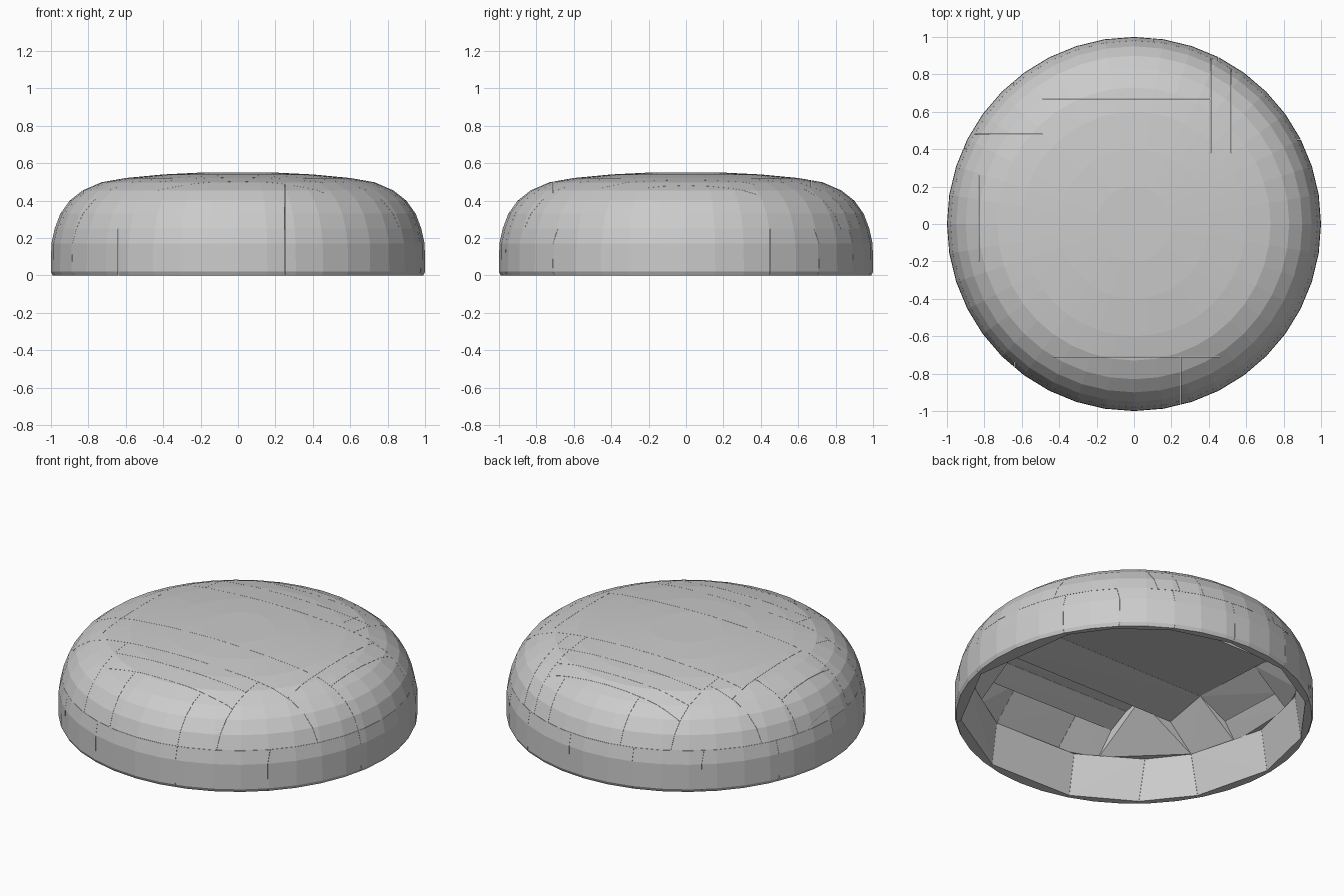
import bpy, bmesh, math
from mathutils import Vector

if "Cube" in bpy.data.objects:
    bpy.data.objects.remove(bpy.data.objects["Cube"])

SEG = 40
Z_SPLIT = 0.248
GAP = 0.0005

# Thin domed shell: outer profile up to the crown, inner profile back down
OUTER = [(0.99, 0.0), (1.0, 0.02), (0.998, 0.17), (0.98, 0.25), (0.95, 0.33),
         (0.9, 0.40), (0.83, 0.455), (0.73, 0.498), (0.6, 0.521), (0.4, 0.54), (0.2, 0.55)]
INNER = [(0.2, 0.50), (0.4, 0.49), (0.6, 0.468), (0.71, 0.443), (0.79, 0.405),
         (0.855, 0.355), (0.9, 0.30), (0.93, 0.24), (0.955, 0.17), (0.966, 0.0)]


def make_shell():
    bm = bmesh.new()
    rings = []
    for r, z in OUTER + INNER:
        rings.append([bm.verts.new((r * math.cos(a), r * math.sin(a), z))
                      for a in (2 * math.pi * i / SEG for i in range(SEG))])
    n_out = len(OUTER)
    for k in range(len(rings)):
        if k == n_out - 1:
            continue
        a, b = rings[k], rings[(k + 1) % len(rings)]
        for i in range(SEG):
            j = (i + 1) % SEG
            bm.faces.new((a[i], a[j], b[j], b[i]))
    bm.faces.new(rings[n_out - 1])
    bm.faces.new(rings[n_out][::-1])
    return bm


# A panel is the convex block around the part of the shell inside a box
def panel(name, shell, x0, x1, y0, y1, z0, z1):
    bm = shell.copy()
    lo, hi = (x0, y0, z0), (x1, y1, z1)
    for axis in range(3):
        for limit, sign in ((lo[axis] + GAP, -1), (hi[axis] - GAP, 1)):
            co, no = Vector(), Vector()
            co[axis], no[axis] = limit, sign
            bmesh.ops.bisect_plane(bm, geom=bm.verts[:] + bm.edges[:] + bm.faces[:],
                                   plane_co=co, plane_no=no, clear_outer=True)
    points = [v.co.copy() for v in bm.verts]
    bm.free()
    if len(points) < 4:
        return
    hull = bmesh.new()
    for p in points:
        hull.verts.new(p)
    bmesh.ops.remove_doubles(hull, verts=hull.verts[:], dist=0.0005)
    bmesh.ops.convex_hull(hull, input=hull.verts[:])
    loose = [v for v in hull.verts if not v.link_faces]
    bmesh.ops.delete(hull, geom=loose, context='VERTS')
    bmesh.ops.recalc_face_normals(hull, faces=hull.faces[:])
    mesh = bpy.data.meshes.new(name)
    hull.to_mesh(mesh)
    hull.free()
    bpy.context.collection.objects.link(bpy.data.objects.new(name, mesh))


# Boxes between successive cuts along x or y
def row(xs, y0, y1):
    return [(a, b, y0, y1) for a, b in zip(xs, xs[1:])]


def column(x0, x1, ys):
    return [(x0, x1, a, b) for a, b in zip(ys, ys[1:])]


E = 1.1
shell = make_shell()

# Upright wall panels
walls = (row([-.64, -.3, .25, .7], -E, -.4)
         + column(.7, E, [-E, -.2, .45, E])
         + row([-.64, -.3, .1, .45, .7], .4, E)
         + column(-E, -.64, [-E, -.46, 0, .4, E]))

# Roof panels: front, back, left, right, then the crown
roof_front = ([(-E, -.43, -E, -.46)]
              + row([-.43, -.2, .25, .46], -E, -.71)
              + column(-.43, .46, [-.71, -.58, -.46])
              + [(.46, E, -E, -.46)])
roof_back = ([(-E, -.49, .48, E)]
             + row([-.49, -.22, .28, .41], .76, E)
             + column(-.49, .41, [.38, .54, .67, .76])
             + column(.41, .52, [.38, .54, E])
             + [(.52, E, .38, E)])
roof_left = ([(-E, -.65, -.46, -.2)]
             + row([-E, -.96, -.83, -.65], -.2, .26)
             + [(-E, -.65, .26, .48)])
roof_right = [(.66, E, -.46, -.2)] + row([.66, .77, E], -.2, .38)
crown = column(-.65, .66, [-.46, -.2, .38]) + [(-.65, -.49, .38, .48)]

for b in walls:
    panel("wall_panel", shell, *b, -.1, Z_SPLIT)
for label, boxes in (("roof_front_panel", roof_front), ("roof_back_panel", roof_back),
                     ("roof_left_panel", roof_left), ("roof_right_panel", roof_right),
                     ("crown_panel", crown)):
    for b in boxes:
        panel(label, shell, *b, Z_SPLIT, .7)
shell.free()
